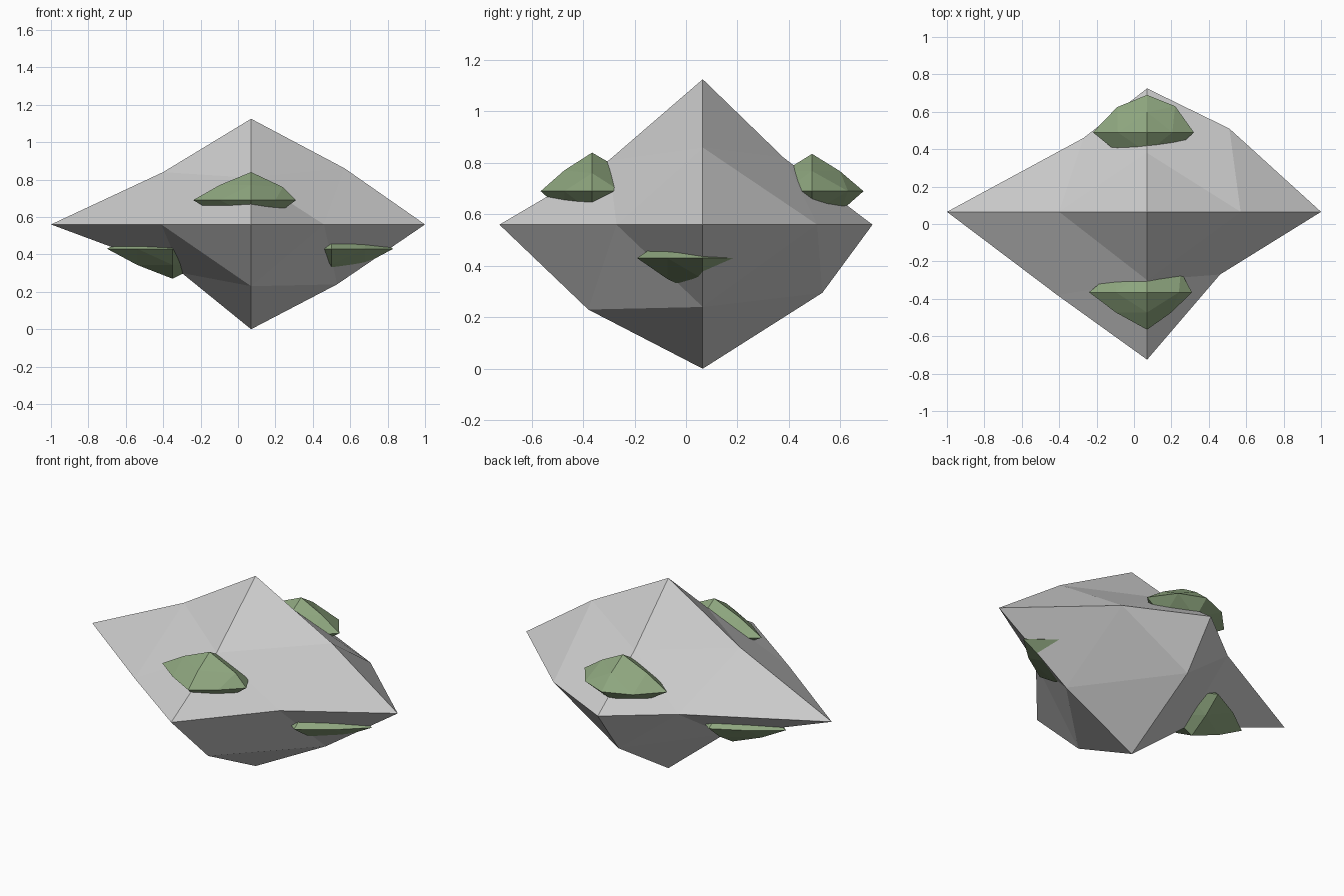
import bpy, bmesh
from mathutils import Vector

if "Cube" in bpy.data.objects:
    bpy.data.objects.remove(bpy.data.objects["Cube"])


def lump(name, centre, tips, mids, mat=None):
    """Octahedron split once: tips = reach along (+x,-x,+y,-y,+z,-z),
    mids = {(axis tip, axis tip): (offset a, offset b)} for the edge midpoints."""
    bm = bmesh.new()
    c = Vector(centre)
    axes = {}
    for i, key in enumerate(("+x", "-x", "+y", "-y", "+z", "-z")):
        d = Vector((0, 0, 0))
        d[i // 2] = 1 if i % 2 == 0 else -1
        axes[key] = (d, bm.verts.new(c + d * tips[i]), tips[i])
    cache = {}

    def mid(a, b):
        if (a, b) not in cache:
            da, _, ra = axes[a]
            db, _, rb = axes[b]
            u, v = mids.get((a, b), (0.54 * ra, 0.54 * rb))
            cache[a, b] = bm.verts.new(c + da * u + db * v)
        return cache[a, b]

    for x in ("+x", "-x"):
        for y in ("+y", "-y"):
            for z in ("+z", "-z"):
                vx, vy, vz = (axes[k][1] for k in (x, y, z))
                xy, xz, yz = mid(x, y), mid(x, z), mid(y, z)
                for f in ((vx, xy, xz), (vy, yz, xy), (vz, xz, yz), (xy, yz, xz)):
                    bm.faces.new(f)
    bmesh.ops.recalc_face_normals(bm, faces=bm.faces)
    me = bpy.data.meshes.new(name)
    bm.to_mesh(me)
    bm.free()
    if mat:
        me.materials.append(mat)
    ob = bpy.data.objects.new(name, me)
    bpy.context.collection.objects.link(ob)
    return ob


moss = bpy.data.materials.new("moss_green")
moss.diffuse_color = (0.27, 0.38, 0.21, 1)
moss.use_nodes = True
moss.node_tree.nodes["Principled BSDF"].inputs["Base Color"].default_value = moss.diffuse_color

# main boulder
lump("rock", (0.07, 0.065, 0.56), (0.93, 1.07, 0.66, 0.79, 0.565, 0.56), {
    ("+x", "+y"): (0.44, 0.445), ("-x", "+y"): (0.34, 0.395),
    ("+x", "-y"): (0.39, 0.335), ("-x", "-y"): (0.48, 0.445),
    ("+x", "+z"): (0.50, 0.30), ("-x", "+z"): (0.47, 0.28),
    ("+x", "-z"): (0.46, 0.32), ("-x", "-z"): (0.37, 0.26),
    ("+y", "+z"): (0.315, 0.26), ("-y", "+z"): (0.365, 0.25),
    ("+y", "-z"): (0.465, 0.265), ("-y", "-z"): (0.445, 0.33)})

# moss clumps sunk into the four sides
lump("moss_front", (0.07, -0.365, 0.69), (0.24, 0.31, 0.22, 0.20, 0.15, 0.15),
     {("+x", "+z"): (0.17, 0.07), ("+x", "+y"): (0.18, 0.11)}, moss)
lump("moss_back", (0.07, 0.49, 0.69), (0.25, 0.29, 0.20, 0.20, 0.145, 0.15),
     {("+x", "+y"): (0.15, 0.14), ("-x", "+y"): (0.16, 0.135)}, moss)
lump("moss_right", (0.50, 0.065, 0.43), (0.33, 0.28, 0.22, 0.255, 0.15, 0.15), {}, moss)
lump("moss_left", (-0.35, 0.065, 0.43), (0.28, 0.35, 0.22, 0.24, 0.15, 0.16), {}, moss)
